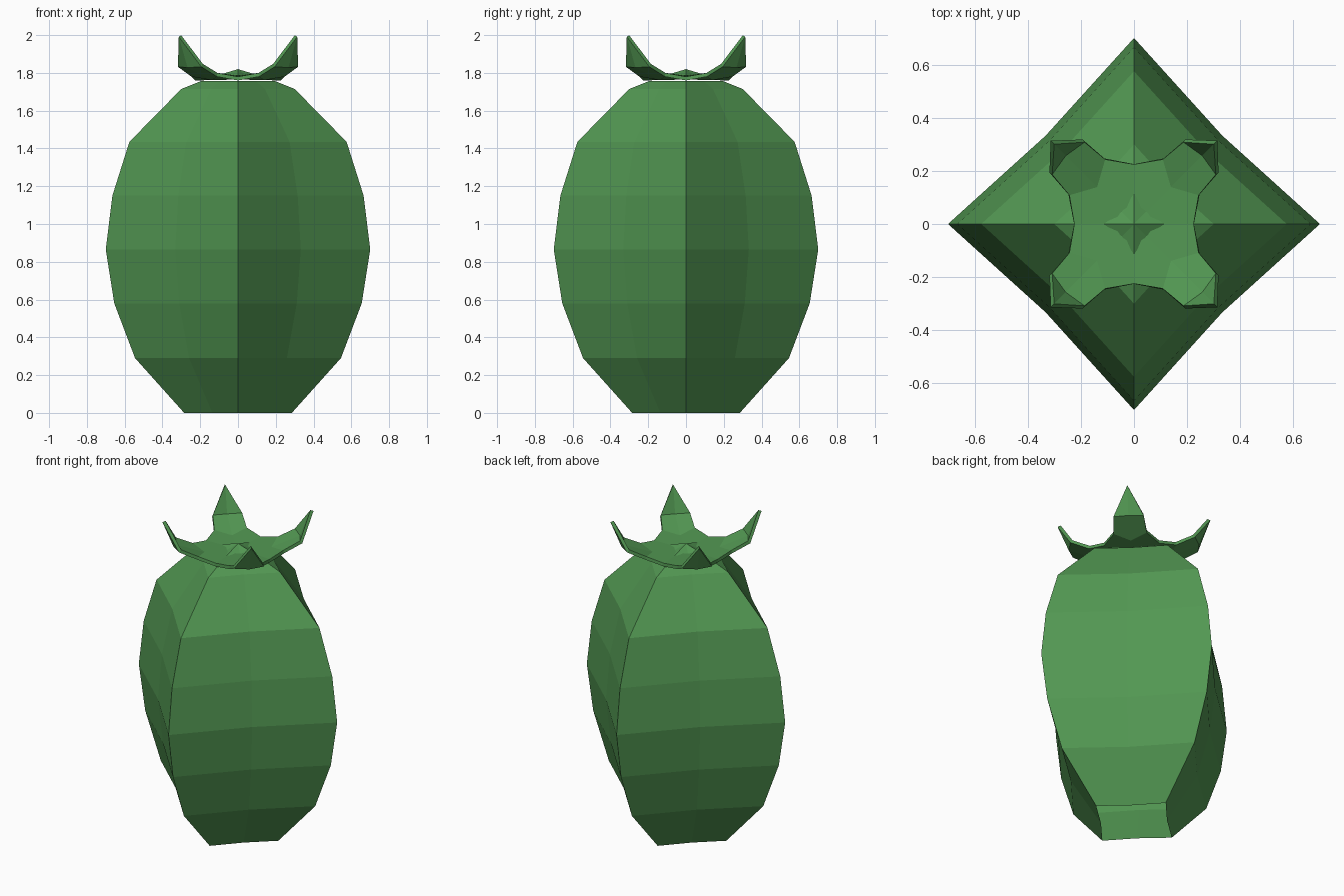
import bpy, bmesh, math
from mathutils import Matrix

if "Cube" in bpy.data.objects:
    bpy.data.objects.remove(bpy.data.objects["Cube"])

green = bpy.data.materials.new("leaf green")
green.diffuse_color = (0.085, 0.31, 0.085, 1)
green.use_nodes = True
green.node_tree.nodes["Principled BSDF"].inputs["Base Color"].default_value = green.diffuse_color


def make_object(name, bm):
    bmesh.ops.remove_doubles(bm, verts=bm.verts, dist=0.0005)
    bmesh.ops.recalc_face_normals(bm, faces=bm.faces)
    mesh = bpy.data.meshes.new(name)
    bm.to_mesh(mesh)
    bm.free()
    mesh.materials.append(green)
    ob = bpy.data.objects.new(name, mesh)
    bpy.context.collection.objects.link(ob)
    return ob


def star_ring(bm, r, z, ratio):
    """Eight points: corners on the axes, pulled-in points on the diagonals."""
    ring = []
    for i in range(8):
        rad = r if i % 2 == 0 else r * ratio * math.sqrt(2)
        a = i * math.pi / 4
        ring.append(bm.verts.new((rad * math.cos(a), rad * math.sin(a), z)))
    return ring


# Body: four-cornered barrel, open underneath
profile = [(0.285, 0), (0.545, 0.29), (0.655, 0.58), (0.70, 0.865),
           (0.665, 1.15), (0.575, 1.435), (0.30, 1.715), (0.195, 1.757)]
bm = bmesh.new()
rings = [star_ring(bm, r, z, 0.475) for r, z in profile]
for lo, hi in zip(rings, rings[1:]):
    for i in range(8):
        j = (i + 1) % 8
        bm.faces.new((lo[i], lo[j], hi[j], hi[i]))
make_object("body", bm)

# Leaf crown: one quarter with an upturned leaf, repeated around z
points = {"c": (0, 0, 1.775), "a": (0.225, 0, 1.77), "b": (0, 0.225, 1.77),
          "m": (0.14, 0.14, 1.772), "n": (0.245, 0.11, 1.79), "p": (0.11, 0.245, 1.79),
          "s": (0.313, 0.19, 1.84), "q": (0.19, 0.313, 1.84),
          "d": (0.262, 0.262, 1.835), "t": (0.307, 0.307, 1.995)}
bm = bmesh.new()
for k in range(4):
    rot = Matrix.Rotation(k * math.pi / 2, 3, 'Z')
    v = {}
    for key, co in points.items():
        v[key] = bm.verts.new(co)
        v[key].co = rot @ v[key].co
    for face in ("canm", "cmpb", "mnsd", "mdqp", "dst", "dtq"):
        bm.faces.new([v[key] for key in face])
crown = make_object("leaf_crown", bm)
solid = crown.modifiers.new("thickness", 'SOLIDIFY')
solid.thickness = 0.02
solid.offset = 0

# Small four-pointed peak in the middle of the crown
bm = bmesh.new()
base = star_ring(bm, 0.115, 1.785, 0.4)
apex = bm.verts.new((0, 0, 1.82))
for i in range(8):
    bm.faces.new((base[i], base[(i + 1) % 8], apex))
bm.faces.new(base[::-1])
make_object("centre_peak", bm)
